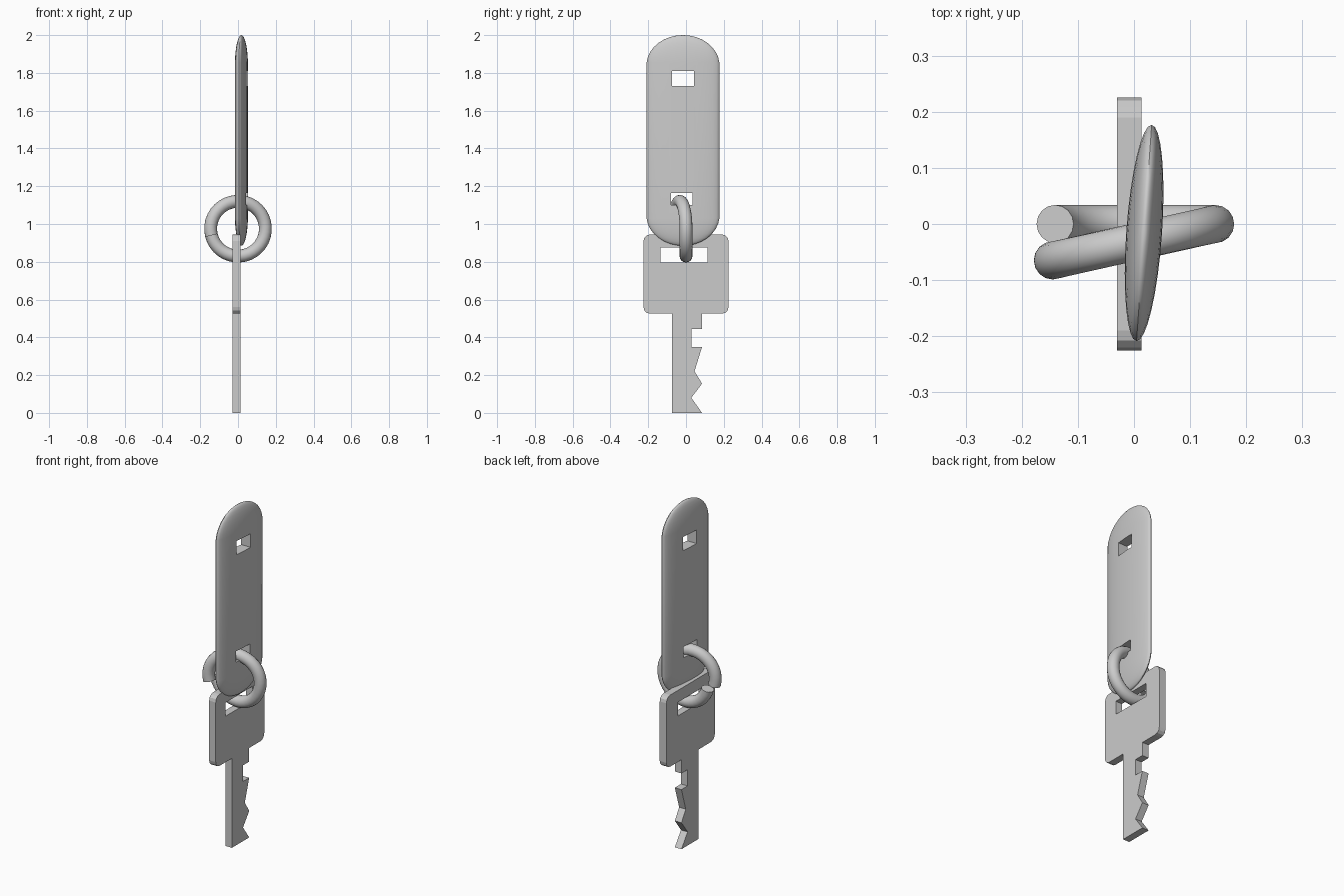
import bpy, bmesh
from math import sin, cos, radians, pi
from mathutils import Vector, Matrix

if "Cube" in bpy.data.objects:
    bpy.data.objects.remove(bpy.data.objects["Cube"])


def finish(bm, name, smooth=None):
    bmesh.ops.recalc_face_normals(bm, faces=bm.faces[:])
    me = bpy.data.meshes.new(name)
    bm.to_mesh(me)
    bm.free()
    ob = bpy.data.objects.new(name, me)
    bpy.context.collection.objects.link(ob)
    return ob


def activate(ob):
    bpy.ops.object.select_all(action='DESELECT')
    ob.select_set(True)
    bpy.context.view_layer.objects.active = ob


def smooth(ob, angle):
    activate(ob)
    bpy.ops.object.shade_smooth_by_angle(angle=radians(angle))


def cut_window(ob, y0, y1, z0, z1):
    bm = bmesh.new()
    bmesh.ops.create_cube(bm, size=1)
    bmesh.ops.scale(bm, vec=(0.4, y1 - y0, z1 - z0), verts=bm.verts)
    bmesh.ops.translate(bm, vec=(0, (y0 + y1) / 2, (z0 + z1) / 2), verts=bm.verts)
    cutter = finish(bm, "window_cutter")
    cutter.hide_render = True
    activate(ob)
    mod = ob.modifiers.new("window", 'BOOLEAN')
    mod.operation, mod.solver, mod.object = 'DIFFERENCE', 'EXACT', cutter
    bpy.ops.object.modifier_apply(modifier=mod.name)
    bpy.data.objects.remove(cutter)


def corner(cy, cz, start, r=0.035, n=3):
    return [(cy + r * cos(radians(start + 90 * i / n)),
             cz + r * sin(radians(start + 90 * i / n))) for i in range(n + 1)]


# Key: flat outline with a rounded bow and toothed blade
blade = [(-0.075, 0.525), (-0.075, 0), (0.085, 0), (0.028, 0.08), (0.085, 0.155),
         (0.045, 0.22), (0.085, 0.35), (0.028, 0.35), (0.028, 0.445),
         (0.085, 0.445), (0.085, 0.525)]
outline = (blade + corner(0.19, 0.56, 270) + corner(0.19, 0.91, 0)
           + corner(-0.19, 0.91, 90) + corner(-0.19, 0.56, 180))
bm = bmesh.new()
face = bm.faces.new([bm.verts.new((-0.03, y, z)) for y, z in outline])
ext = bmesh.ops.extrude_face_region(bm, geom=[face])
bmesh.ops.translate(bm, vec=(0.043, 0, 0),
                    verts=[g for g in ext["geom"] if isinstance(g, bmesh.types.BMVert)])
key = finish(bm, "key")
cut_window(key, -0.135, 0.115, 0.795, 0.875)

# Tag: sphere stretched into a thin pillow, with a window at each end
bm = bmesh.new()
bmesh.ops.create_uvsphere(bm, u_segments=32, v_segments=17, radius=1)
for v in bm.verts:
    shift = 0.3975 if v.co.z > 0 else -0.3975
    v.co = Vector((v.co.x * 0.032, v.co.y * 0.194, v.co.z * 0.16 + shift))
bmesh.ops.transform(bm, verts=bm.verts, matrix=Matrix.Translation((0.018, -0.016, 1.4425))
                    @ Matrix.Rotation(radians(-4), 4, 'Z'))
tag = finish(bm, "tag")
cut_window(tag, -0.075, 0.042, 1.73, 1.81)
cut_window(tag, -0.08, 0.035, 1.10, 1.165)
smooth(tag, 35)

# Split ring: one open turn whose upper half leans towards the front
R, TUBE, SEGS, SIDES, END = 0.145, 0.034, 36, 16, radians(194)
bm = bmesh.new()
loops = []
for i in range(SEGS + 1):
    a = END - 2 * pi * i / SEGS
    y = -0.0325 * (1 - cos(a)) if a > 0 else 0
    radial = Vector((cos(a), 0, sin(a)))
    centre = radial * R + Vector((0, y, 0.975))
    loops.append([bm.verts.new(centre + radial * TUBE * cos(t) + Vector((0, TUBE * sin(t), 0)))
                  for t in (2 * pi * j / SIDES for j in range(SIDES))])
for a, b in zip(loops, loops[1:]):
    for j in range(SIDES):
        k = (j + 1) % SIDES
        bm.faces.new((a[j], a[k], b[k], b[j]))
bm.faces.new(loops[0])
bm.faces.new(loops[-1])
ring = finish(bm, "split_ring")
smooth(ring, 40)
